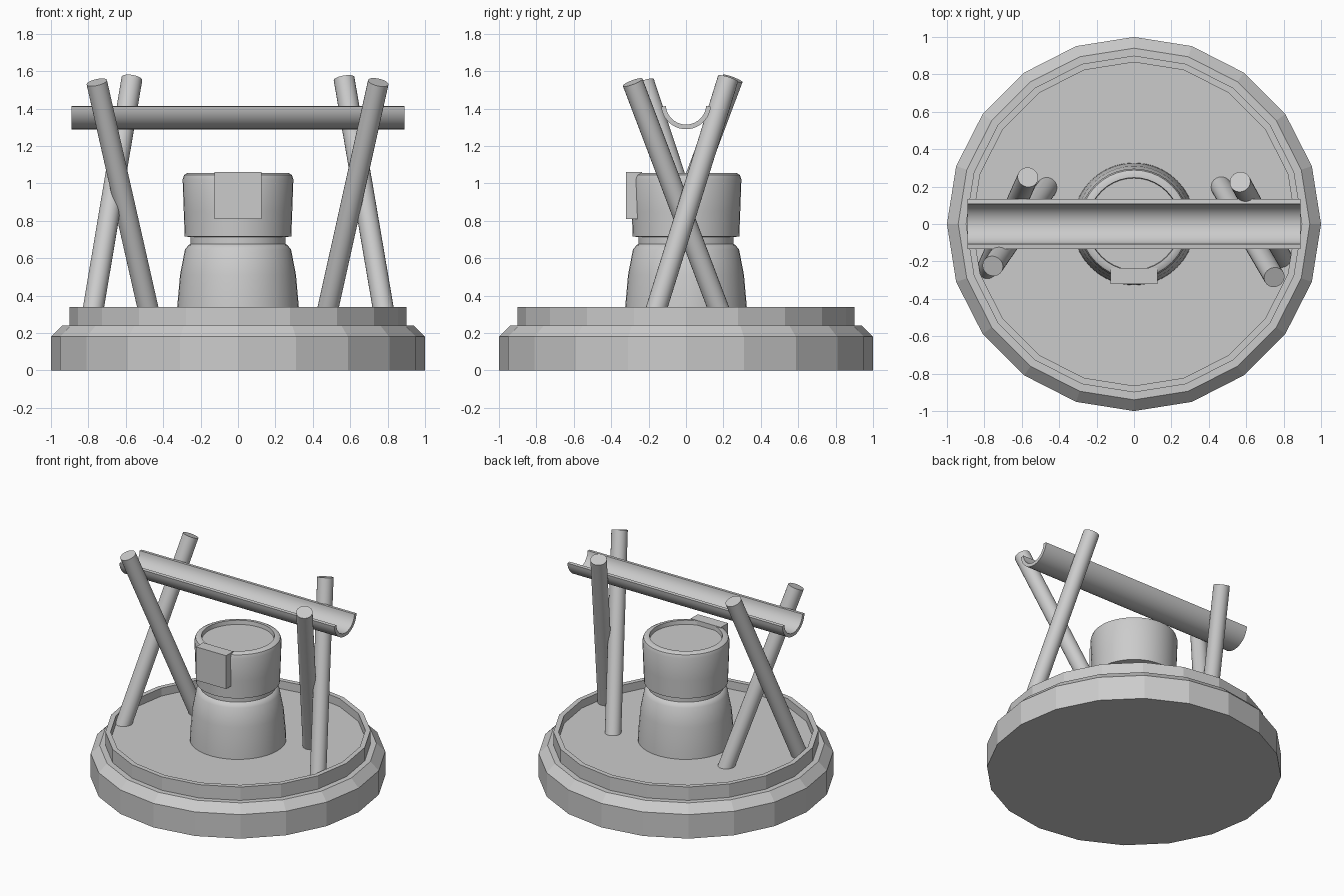
import bpy, bmesh, math
from mathutils import Vector

if "Cube" in bpy.data.objects:
    bpy.data.objects.remove(bpy.data.objects["Cube"])


def finish(bm, name, smooth):
    bmesh.ops.remove_doubles(bm, verts=bm.verts, dist=1e-5)
    bmesh.ops.recalc_face_normals(bm, faces=bm.faces)
    mesh = bpy.data.meshes.new(name)
    bm.to_mesh(mesh)
    bm.free()
    obj = bpy.data.objects.new(name, mesh)
    bpy.context.collection.objects.link(obj)
    if smooth:
        bpy.ops.object.select_all(action='DESELECT')
        obj.select_set(True)
        bpy.context.view_layer.objects.active = obj
        bpy.ops.object.shade_smooth_by_angle(angle=math.radians(30))
    return obj


def lathe(name, profile, sides, smooth):
    """Spin an (r, z) profile that starts and ends on the axis."""
    bm = bmesh.new()
    verts = [bm.verts.new((r, 0, z)) for r, z in profile]
    edges = [bm.edges.new(p) for p in zip(verts, verts[1:])]
    bmesh.ops.spin(bm, geom=verts + edges, cent=(0, 0, 0), axis=(0, 0, 1),
                   angle=math.tau, steps=sides, use_merge=True)
    return finish(bm, name, smooth)


def post(name, top, bottom, radius=0.056, end_z=0.26):
    """Leaning round post, run on downwards into the floor."""
    top, bottom = Vector(top), Vector(bottom)
    axis = bottom - top
    bottom = top + axis * ((end_z - top.z) / axis.z)
    axis = top - bottom
    bm = bmesh.new()
    bmesh.ops.create_cone(bm, cap_ends=True, segments=24, radius1=radius,
                          radius2=radius, depth=axis.length)
    obj = finish(bm, name, True)
    obj.rotation_mode = 'QUATERNION'
    obj.rotation_quaternion = axis.to_track_quat('Z', 'Y')
    obj.location = (top + bottom) / 2
    return obj


# Twenty-sided stepped base with a shallow tray
lathe("base", [(0, 0), (1, 0), (1, .18), (.94, .24), (.90, .24), (.90, .34),
               (.865, .34), (.865, .28), (0, .28)], 20, False)

# Central pot: flared body, narrow neck, cap with a recessed top
lathe("pot", [(0, .27), (.328, .27), (.325, .34), (.31, .51), (.284, .645),
              (.265, .67), (.255, .675), (.255, .712), (.285, .717),
              (.29, .85), (.296, 1.02), (.288, 1.045), (.27, 1.055),
              (.248, 1.055), (.245, 1.025), (0, 1.025)], 40, True)

# Block on the front of the pot
bm = bmesh.new()
bmesh.ops.create_cube(bm, size=1)
bmesh.ops.scale(bm, vec=(.25, .085, .25), verts=bm.verts)
bmesh.ops.translate(bm, vec=(0, -.277, .935), verts=bm.verts)
finish(bm, "front_block", False)

# Crossed posts at each end
post("left_post_front", (-.755, -.225, 1.54), (-.483, .17, .34))
post("left_post_back", (-.567, .25, 1.56), (-.772, -.21, .34))
post("right_post_front", (.75, -.285, 1.54), (.483, .17, .34))
post("right_post_back", (.567, .225, 1.56), (.775, -.155, .34))

# Half-pipe trough resting in the crossed posts
bm = bmesh.new()
steps, cz = 20, 1.422
angles = [math.radians(185 + 170 * i / steps) for i in range(steps + 1)]
section = [(.133, a) for a in angles] + [(.108, a) for a in reversed(angles)]
ring = [bm.verts.new((-.89, r * math.cos(a), cz + r * math.sin(a)))
        for r, a in section]
far = [bm.verts.new((.89, v.co.y, v.co.z)) for v in ring]
n = len(ring)
for i in range(n):
    j = (i + 1) % n
    bm.faces.new((ring[i], ring[j], far[j], far[i]))
for loop in (ring, far):
    for i in range(steps):
        bm.faces.new((loop[i], loop[i + 1], loop[n - 2 - i], loop[n - 1 - i]))
finish(bm, "trough", True)
